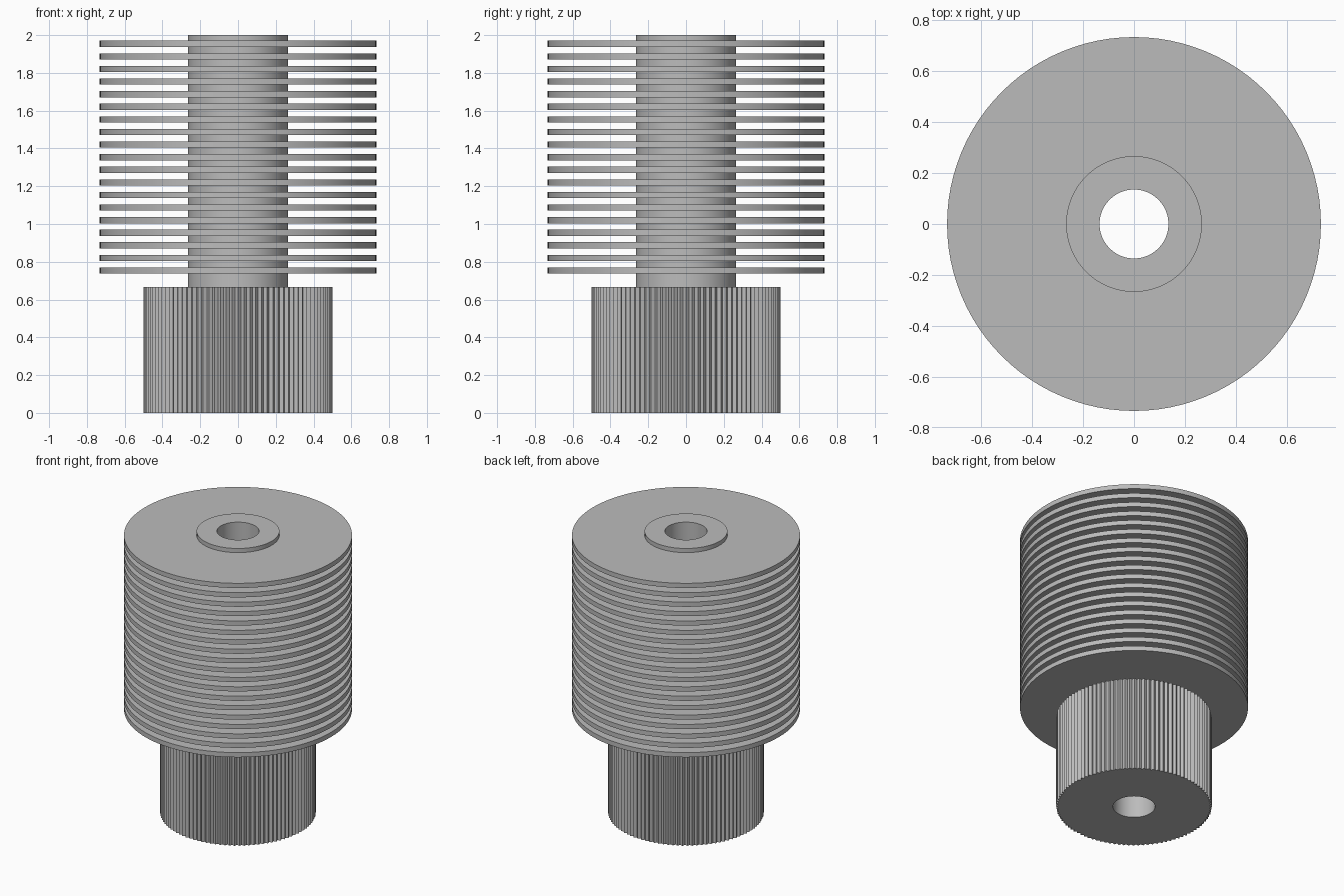
import bpy, bmesh
from math import cos, sin, tau

if "Cube" in bpy.data.objects:
    bpy.data.objects.remove(bpy.data.objects["Cube"], do_unlink=True)

BORE, TUBE, FIN = 0.135, 0.266, 0.733
BASE_OUT, BASE_IN, TEETH = 0.5, 0.485, 100
BASE_TOP, TOP = 0.667, 2.0
FIN_COUNT, FIN_START, FIN_STEP, FIN_THICK = 19, 0.737, 0.0667, 0.033

grey = bpy.data.materials.new("plain grey")
grey.use_nodes = True
colour = (0.5, 0.5, 0.5, 1)
grey.diffuse_color = colour
grey.node_tree.nodes["Principled BSDF"].inputs["Base Color"].default_value = colour


def ring(radii):
    """Points around the axis, one per given radius."""
    n = len(radii)
    return [(r * cos(tau * i / n), r * sin(tau * i / n)) for i, r in enumerate(radii)]


def hollow_prism(name, outer, inner, z0, z1, smooth=True):
    """Upright ring-shaped solid between two outlines with equal point counts."""
    bm = bmesh.new()
    loops = [[bm.verts.new((x, y, z)) for x, y in outline]
             for outline, z in ((outer, z0), (outer, z1), (inner, z1), (inner, z0))]
    n = len(outer)
    for a, b in zip(loops, loops[1:] + loops[:1]):
        for i in range(n):
            j = (i + 1) % n
            bm.faces.new((a[i], a[j], b[j], b[i]))
    bmesh.ops.recalc_face_normals(bm, faces=bm.faces)
    mesh = bpy.data.meshes.new(name)
    bm.to_mesh(mesh)
    bm.free()
    mesh.materials.append(grey)
    obj = bpy.data.objects.new(name, mesh)
    bpy.context.collection.objects.link(obj)
    bpy.ops.object.select_all(action="DESELECT")
    obj.select_set(True)
    bpy.context.view_layer.objects.active = obj
    bpy.ops.object.shade_smooth_by_angle(angle=0.5)
    return obj


# Knurled base with vertical teeth
points = 2 * TEETH
hollow_prism("knurled_base", ring([BASE_OUT, BASE_IN] * TEETH),
             ring([BORE] * points), 0, BASE_TOP)

# Central tube
SIDES = 96
hollow_prism("central_tube", ring([TUBE] * SIDES), ring([BORE] * SIDES), BASE_TOP, TOP)

# Stack of cooling fins around the tube
for k in range(FIN_COUNT):
    z = FIN_START + k * FIN_STEP
    hollow_prism(f"fin_{k + 1}", ring([FIN] * SIDES), ring([TUBE - 0.01] * SIDES),
                 z, z + FIN_THICK)
